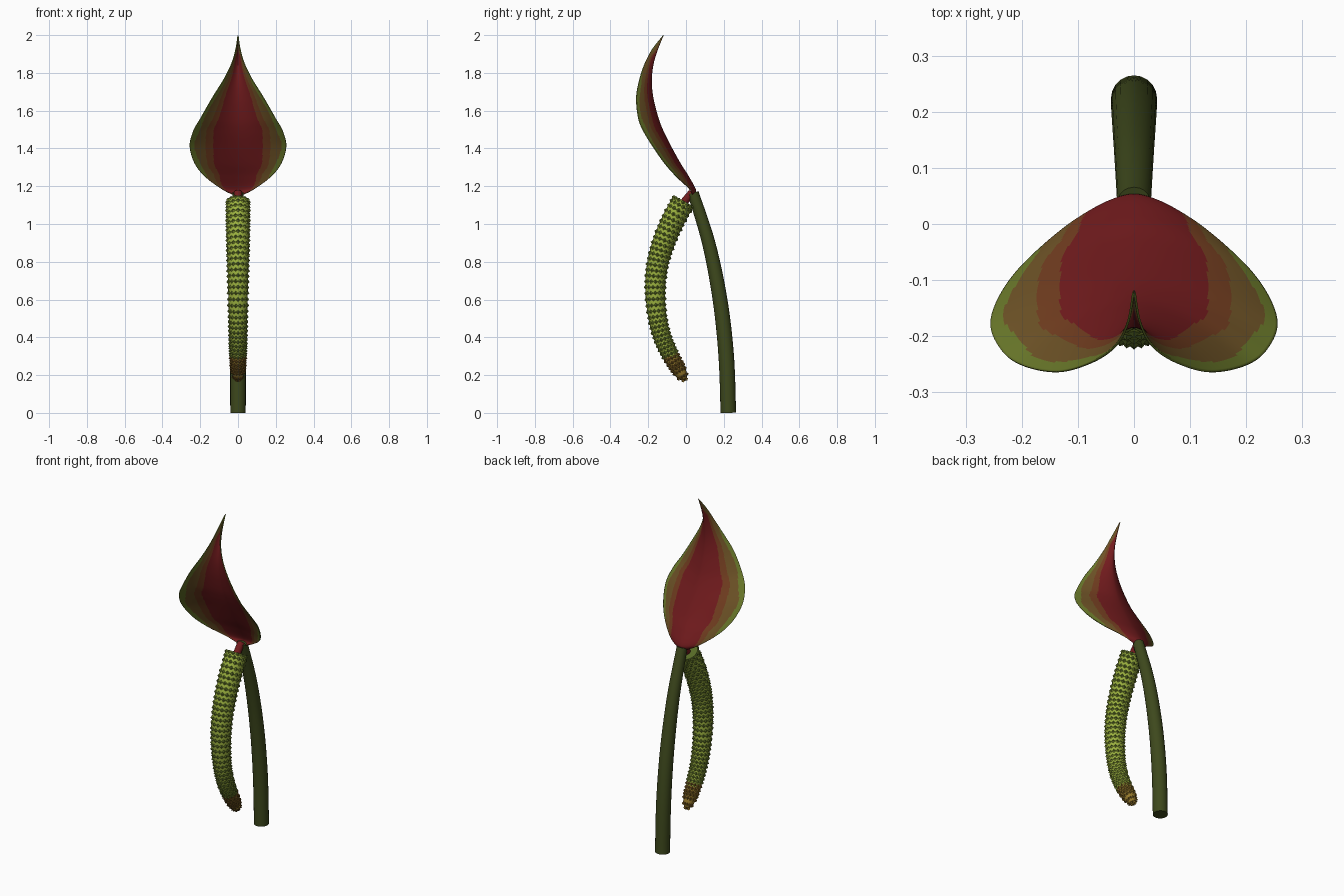
import bpy, bmesh, math
from mathutils import Vector

if "Cube" in bpy.data.objects:
    bpy.data.objects.remove(bpy.data.objects["Cube"])


def material(name, srgb):
    m = bpy.data.materials.new(name)
    m.diffuse_color = [(c / 255) ** 2.2 for c in srgb] + [1]
    m.use_nodes = True
    m.node_tree.nodes["Principled BSDF"].inputs["Base Color"].default_value = m.diffuse_color
    return m


RED = material("deep red", (114, 33, 35))
RUST = material("rust brown", (114, 64, 37))
BROWN = material("olive brown", (110, 84, 43))
OLIVE = material("olive green", (106, 120, 46))
STEM = material("dark stem green", (64, 74, 34))
LIME = material("lime green", (152, 174, 64))
MOSS = material("moss green", (88, 106, 43))
OCHRE = material("ochre", (148, 120, 48))
UMBER = material("umber", (108, 78, 36))


def spline(rows, t):
    """Catmull-Rom through rows of numbers, t from 0 to 1."""
    f = t * (len(rows) - 1)
    i = min(int(f), len(rows) - 2)
    f -= i
    p = [rows[max(0, min(len(rows) - 1, i + k))] for k in (-1, 0, 1, 2)]
    return [0.5 * (2 * b + (c - a) * f + (2 * a - 5 * b + 4 * c - d) * f * f
                   + (3 * b - a - 3 * c + d) * f ** 3) for a, b, c, d in zip(*p)]


def finish(name, bm, mats, angle=40):
    bm.normal_update()
    me = bpy.data.meshes.new(name)
    bm.to_mesh(me)
    bm.free()
    for m in mats:
        me.materials.append(m)
    ob = bpy.data.objects.new(name, me)
    bpy.context.collection.objects.link(ob)
    bpy.ops.object.select_all(action='DESELECT')
    ob.select_set(True)
    bpy.context.view_layer.objects.active = ob
    if angle:
        bpy.ops.object.shade_smooth_by_angle(angle=math.radians(angle))
    return ob


def frame(path, t):
    """Centre, tangent, side direction and radius of a (y, z, r) path."""
    y, z, r = spline(path, t)
    a, b = spline(path, max(0, t - .01)), spline(path, min(1, t + .01))
    tan = Vector((0, b[0] - a[0], b[1] - a[1])).normalized()
    return Vector((0, y, z)), tan, tan.cross(Vector((1, 0, 0))), r


def tube(name, path, rings, sides, mats, rule=None):
    bm = bmesh.new()
    loops = []
    for i in range(rings + 1):
        c, tan, n, r = frame(path, i / rings)
        loops.append([bm.verts.new(c + r * (Vector((math.cos(a), 0, 0)) + n * math.sin(a)))
                      for a in (2 * math.pi * k / sides for k in range(sides))])
    start = bm.faces.new(loops[0])
    for a, b in zip(loops, loops[1:]):
        for k in range(sides):
            j = (k + 1) % sides
            f = bm.faces.new((a[k], a[j], b[j], b[k]))
            if rule:
                f.material_index = rule(f.calc_center_median())
    bm.faces.new(loops[-1])
    start.material_index = len(mats) - 1
    bmesh.ops.recalc_face_normals(bm, faces=bm.faces)
    return finish(name, bm, mats)


# Stem and the short red neck
tube("stem", [(.224, 0, .041), (.213, .3, .041), (.18, .6, .039),
              (.12, .9, .035), (.037, 1.165, .03)], 28, 20, [STEM])
tube("neck", [(.033, 1.165, .022), (.012, 1.143, .021), (-.015, 1.11, .021)], 6, 14, [RED])

# Curved flower spike with an ochre tip
SPIKE = [(-.012, 1.122, .06), (-.068, 1.02, .06), (-.119, .9, .058), (-.152, .78, .055),
         (-.163, .65, .052), (-.152, .51, .048), (-.125, .4, .045), (-.085, .31, .042),
         (-.042, .235, .037)]
TIP = [(-.043, .237, .037), (-.025, .206, .031), (-.012, .184, .02), (-.005, .171, .003)]
tube("flower_spike", SPIKE, 60, 20, [LIME, OCHRE, MOSS], lambda c: int(c.z < .3))
tube("spike_tip", TIP, 8, 20, [OCHRE])

# Staggered pointed buds over the spike, shaded side towards the top
bm = bmesh.new()
COLS = 14
for path, rows in ((SPIKE, 36), (TIP, 3)):
    for i in range(rows):
        c, tan, n, r = frame(path, (i + .5) / rows)
        for k in range(COLS):
            a = 2 * math.pi * (k + .5 * (i % 2)) / COLS
            out = Vector((math.cos(a), 0, 0)) + n * math.sin(a)
            side = tan.cross(out)
            p = c + out * (r + .0005)
            w = r * .23
            base = [bm.verts.new(p + d) for d in (side * w - out * .002, tan * .011,
                                                  -side * w - out * .002, -tan * .011)]
            tip = bm.verts.new(p + out * .008 + tan * .002)
            for j in range(4):
                f = bm.faces.new((base[j], base[(j + 1) % 4], tip))
                f.normal_update()
                if f.normal.dot(out) < 0:
                    f.normal_flip()
                f.material_index = 2 * (j < 2) + (c.z < .3)
finish("spike_buds", bm, [MOSS, UMBER, LIME, OCHRE], angle=0)

# Hooded leaf: rows of midrib y, z and margin x, y, z
LEAF = [(.04, 1.15, .015, .035, 1.15), (.051, 1.18, .09, .015, 1.188),
        (.014, 1.25, .174, -.05, 1.25), (-.03, 1.32, .229, -.112, 1.32),
        (-.08, 1.41, .255, -.175, 1.41), (-.12, 1.49, .237, -.224, 1.49),
        (-.147, 1.56, .198, -.252, 1.56), (-.173, 1.66, .135, -.263, 1.67),
        (-.183, 1.75, .073, -.245, 1.77), (-.175, 1.84, .032, -.216, 1.855),
        (-.152, 1.92, .011, -.176, 1.93), (-.12, 2.0, .001, -.121, 1.998)]
bm = bmesh.new()
NT, NU = 100, 56
grid = []
for i in range(NT + 1):
    my, mz, ex, ey, ez = spline(LEAF, i / NT)
    row = []
    for k in range(-NU, NU + 1):
        u = k / NU
        g = abs(u) ** 1.7
        row.append(bm.verts.new((ex * u, my + (ey - my) * g, mz + (ez - mz) * g)))
    grid.append(row)
# colour bands run from the red centre out to the olive margin, tip is brown
for i in range(NT):
    t = (i + .5) / NT
    ends = .5 * max(0, 1 - t / .2) + .2 * max(0, (t - .7) / .3)
    wave = .02 * math.sin(t * 30)
    fade = 1.1 * max(0, (t - .86) / .14)
    limits = (.53 + ends + wave - fade, .69 + ends + wave - fade, .89 + ends - wave - fade * .3)
    for k in range(2 * NU):
        u = abs(k + .5 - NU) / NU
        f = bm.faces.new((grid[i][k], grid[i][k + 1], grid[i + 1][k + 1], grid[i + 1][k]))
        f.material_index = sum(u > lim for lim in limits)
leaf = finish("hooded_leaf", bm, [RED, RUST, BROWN, OLIVE], angle=60)
mod = leaf.modifiers.new("thickness", 'SOLIDIFY')
mod.thickness = .004
mod.offset = 0
